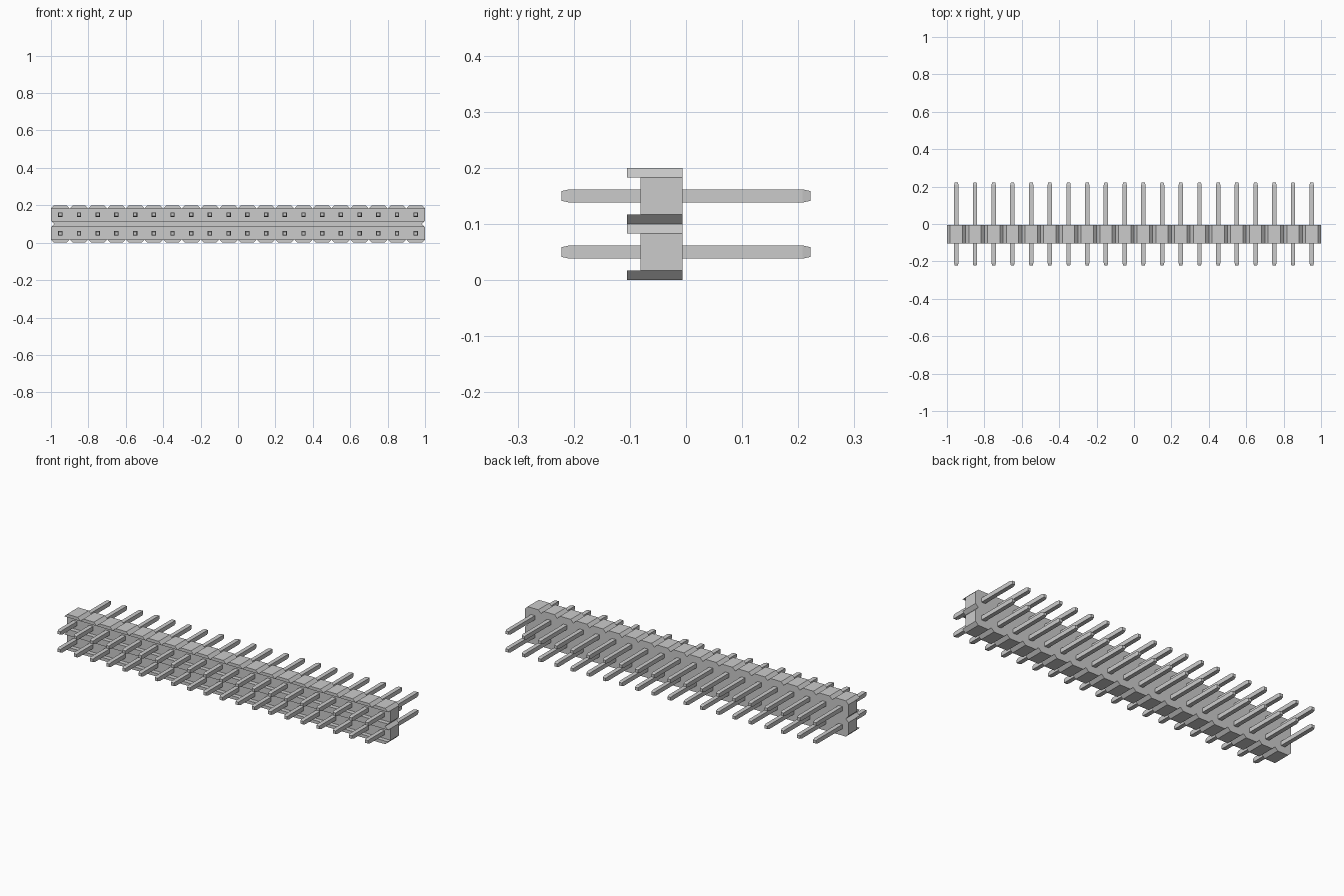
import bpy
import bmesh
from mathutils import Vector

default = bpy.data.objects.get("Cube")
if default:
    bpy.data.objects.remove(default, do_unlink=True)

PITCH, COLS, ROWS = 0.1, 20, 2
BEVEL = 0.017                      # chamfer of every cell corner
FRONT, RECESS, BACK = -0.105, -0.081, -0.006
PIN_HALF, TIP_HALF, PIN_END, TAPER = 0.0118, 0.0085, 0.222, 0.014
HALF_LEN = COLS * PITCH / 2
HEIGHT = ROWS * PITCH

grey = bpy.data.materials.new("light grey")
grey.use_nodes = True
colour = (0.6, 0.6, 0.6, 1)
grey.diffuse_color = colour
grey.node_tree.nodes["Principled BSDF"].inputs["Base Color"].default_value = colour


def add_object(name, mesh):
    obj = bpy.data.objects.new(name, mesh)
    bpy.context.collection.objects.link(obj)
    return obj


def finish_mesh(name, bm):
    bmesh.ops.recalc_face_normals(bm, faces=bm.faces)
    mesh = bpy.data.meshes.new(name)
    bm.to_mesh(mesh)
    bm.free()
    mesh.materials.append(grey)
    return mesh


def prism(name, outline, y0, y1):
    """Extrude an x-z outline along y."""
    bm = bmesh.new()
    face = bm.faces.new([bm.verts.new((x, y0, z)) for x, z in outline])
    ext = bmesh.ops.extrude_face_region(bm, geom=[face])
    verts = [v for v in ext["geom"] if isinstance(v, bmesh.types.BMVert)]
    bmesh.ops.translate(bm, verts=verts, vec=(0, y1 - y0, 0))
    return add_object(name, finish_mesh(name, bm))


def notched_edge(start, along, inward, cells):
    """One side of the housing: flat cells divided by V notches."""
    points = []
    for i in range(cells):
        a = start + along * (i * PITCH)
        if i:
            points.append(a + inward * BEVEL)
        points += [a + along * BEVEL, a + along * (PITCH - BEVEL)]
    return points


# Housing with notched outline
X, Z = Vector((1, 0)), Vector((0, 1))
outline = (notched_edge(Vector((-HALF_LEN, 0)), X, Z, COLS)
           + notched_edge(Vector((HALF_LEN, 0)), Z, -X, ROWS)
           + notched_edge(Vector((HALF_LEN, HEIGHT)), -X, -Z, COLS)
           + notched_edge(Vector((-HALF_LEN, HEIGHT)), -Z, X, ROWS))
housing = prism("housing", outline, FRONT, BACK)

# Long channels cut into the front of each row
cutters = []
for row in range(ROWS):
    low, high = row * PITCH + BEVEL, (row + 1) * PITCH - BEVEL
    w = HALF_LEN + 0.1
    cutter = prism("channel_cutter", [(-w, low), (w, low), (w, high), (-w, high)],
                   FRONT - 0.1, RECESS)
    cutter.hide_render = True
    cut = housing.modifiers.new("channel", "BOOLEAN")
    cut.operation, cut.solver, cut.object = "DIFFERENCE", "EXACT", cutter
    cutters.append(cutter)

bpy.context.view_layer.update()
depsgraph = bpy.context.evaluated_depsgraph_get()
carved = bpy.data.meshes.new_from_object(housing.evaluated_get(depsgraph))
housing.modifiers.clear()
housing.data = carved
for cutter in cutters:
    bpy.data.objects.remove(cutter, do_unlink=True)

# Square pin with tapered tips, shared by all positions
bm = bmesh.new()
rings = []
for y, h in ((-PIN_END, TIP_HALF), (TAPER - PIN_END, PIN_HALF),
             (PIN_END - TAPER, PIN_HALF), (PIN_END, TIP_HALF)):
    rings.append([bm.verts.new((sx * h, y, sz * h))
                  for sx, sz in ((-1, -1), (1, -1), (1, 1), (-1, 1))])
for a, b in zip(rings, rings[1:]):
    for i in range(4):
        j = (i + 1) % 4
        bm.faces.new((a[i], a[j], b[j], b[i]))
bm.faces.new(rings[0])
bm.faces.new(rings[-1])
pin_mesh = finish_mesh("pin", bm)

for row in range(ROWS):
    for col in range(COLS):
        pin = add_object(f"pin_row{row + 1}_{col + 1}", pin_mesh)
        pin.location = ((col + 0.5) * PITCH - HALF_LEN, 0, (row + 0.5) * PITCH)
